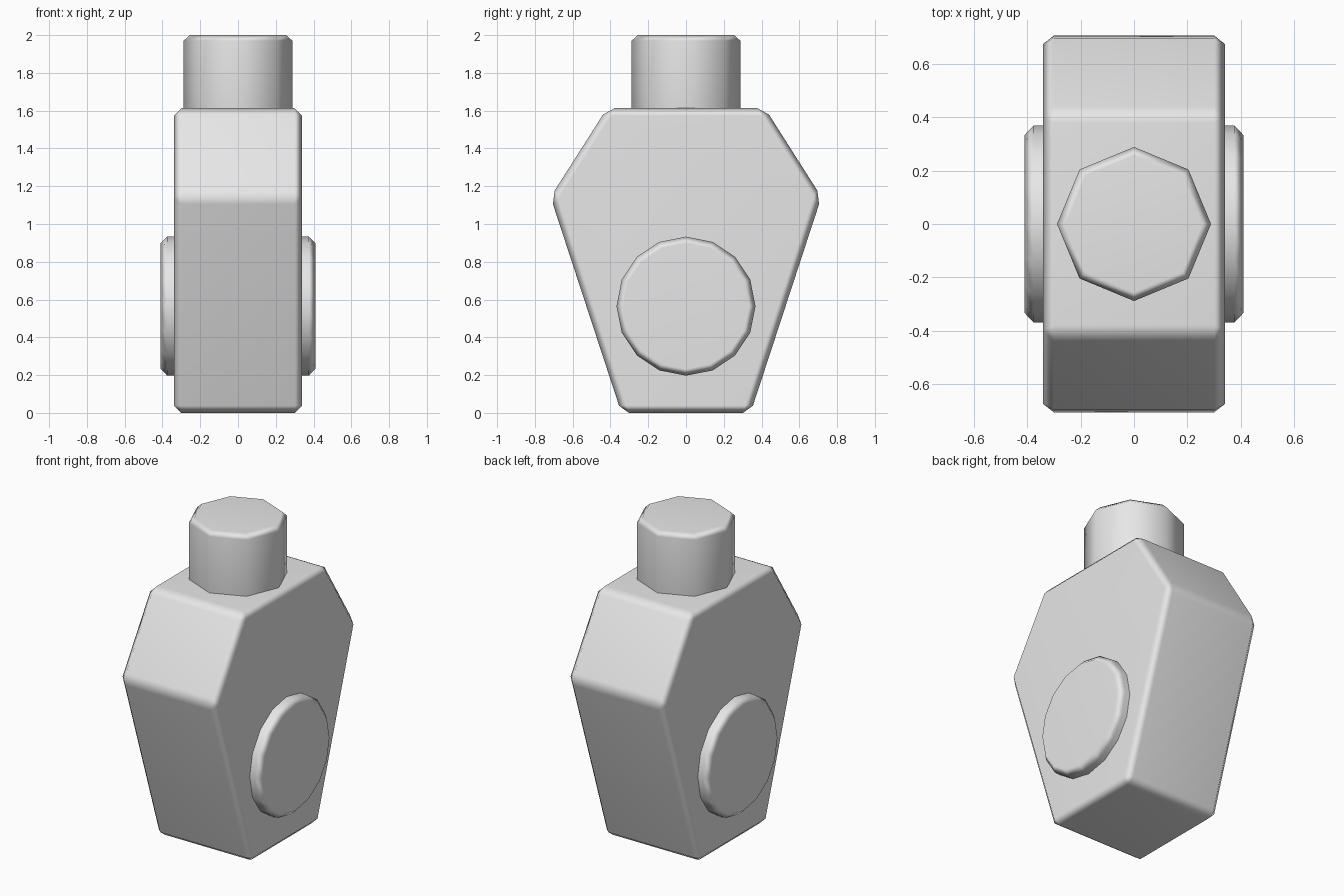
import bpy, bmesh, math
from mathutils import Matrix

if "Cube" in bpy.data.objects:
    bpy.data.objects.remove(bpy.data.objects["Cube"])

grey = bpy.data.materials.new("light_grey")
grey.diffuse_color = (0.8, 0.8, 0.8, 1)
grey.use_nodes = True
grey.node_tree.nodes["Principled BSDF"].inputs["Base Color"].default_value = grey.diffuse_color


def finish(name, bm, bevel, limit):
    """Turn the bmesh into a smooth-shaded object with chamfered edges."""
    bmesh.ops.recalc_face_normals(bm, faces=bm.faces)
    for f in bm.faces:
        f.smooth = True
    mesh = bpy.data.meshes.new(name)
    bm.to_mesh(mesh)
    bm.free()
    mesh.materials.append(grey)
    ob = bpy.data.objects.new(name, mesh)
    bpy.context.collection.objects.link(ob)
    mod = ob.modifiers.new("chamfer", 'BEVEL')
    mod.width = bevel
    mod.segments = 1
    mod.limit_method = 'ANGLE'
    mod.angle_limit = math.radians(limit)
    ob.modifiers.new("flat_centres", 'WEIGHTED_NORMAL')
    return ob


def prism(name, sides, radius, depth, matrix, bevel):
    bm = bmesh.new()
    bmesh.ops.create_cone(bm, cap_ends=True, segments=sides, radius1=radius,
                          radius2=radius, depth=depth, matrix=matrix)
    return finish(name, bm, bevel, 60)


# Body: six-sided side profile extruded across x
half = [(0.342, 0.0), (0.717, 1.143), (0.418, 1.613)]
profile = half + [(-y, z) for y, z in reversed(half)]
bm = bmesh.new()
face = bm.faces.new([bm.verts.new((-0.34, y, z)) for y, z in profile])
ext = bmesh.ops.extrude_face_region(bm, geom=[face])
moved = [v for v in ext["geom"] if isinstance(v, bmesh.types.BMVert)]
bmesh.ops.translate(bm, verts=moved, vec=(0.68, 0, 0))
finish("body", bm, 0.04, 30)

# Octagonal neck on top
prism("neck", 8, 0.288, 0.44, Matrix.Translation((0, 0, 1.78)), 0.03)

# Round hub passing through the body, showing on both sides
prism("side_hub", 16, 0.368, 0.82,
      Matrix.Translation((0, 0, 0.565)) @ Matrix.Rotation(math.pi / 2, 4, 'Y'), 0.035)
